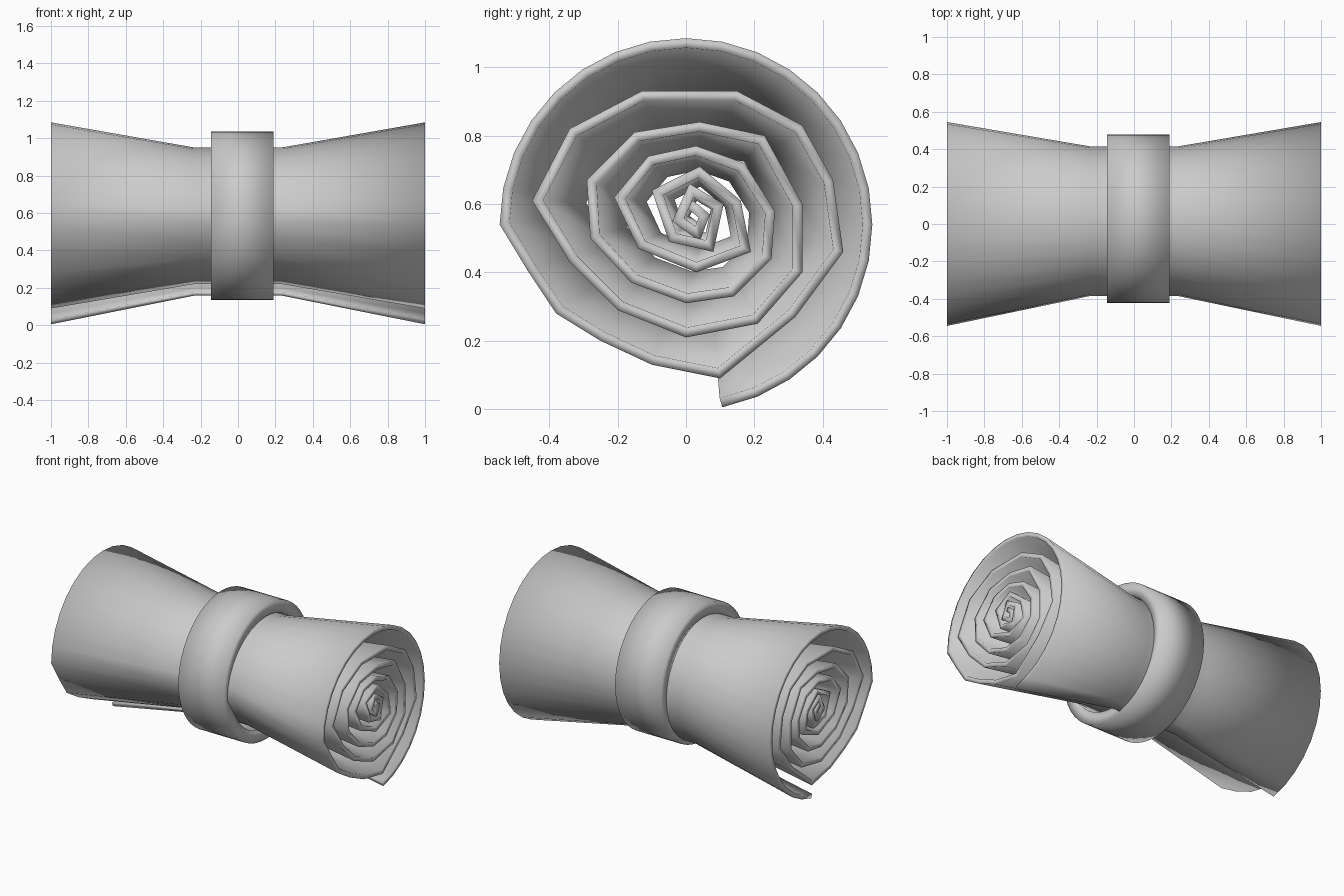
import bpy, bmesh, math
from mathutils import Vector

cube = bpy.data.objects.get("Cube")
if cube:
    bpy.data.objects.remove(cube, do_unlink=True)

cloth = bpy.data.materials.new("plain_grey")
cloth.use_nodes = True
grey = (0.6, 0.6, 0.6, 1)
cloth.diffuse_color = grey
cloth.node_tree.nodes["Principled BSDF"].inputs["Base Color"].default_value = grey


def finish(bm, name):
    """Turn a bmesh into a smooth shaded grey object."""
    bmesh.ops.recalc_face_normals(bm, faces=bm.faces)
    for face in bm.faces:
        face.smooth = True
    mesh = bpy.data.meshes.new(name)
    bm.to_mesh(mesh)
    bm.free()
    mesh.materials.append(cloth)
    obj = bpy.data.objects.new(name, mesh)
    bpy.context.collection.objects.link(obj)
    return obj


def inset_path(path, thickness):
    """Offset a path to its left with mitred corners."""
    result = []
    for i, p in enumerate(path):
        before = (p - path[i - 1]).normalized() if i else None
        after = (path[i + 1] - p).normalized() if i < len(path) - 1 else None
        before, after = before or after, after or before
        n1 = Vector((-before.y, before.x))
        n2 = Vector((-after.y, after.x))
        miter = (n1 + n2).normalized()
        result.append(p + miter * thickness / max(0.6, miter.dot(n1)))
    return result


# Spiral section: a round outer turn, then looser angular inner turns (hundredths)
spiral = []
for k in range(-7, 17):
    a = k * math.pi / 16
    spiral.append(Vector((0.545 * math.cos(a), 0.54 + 0.545 * math.sin(a))))
inner_turns = [
    (-46, 40), (-38, 28), (-25, 20), (-10, 13), (10, 9),
    (32, 27), (46, 46), (43, 67), (34, 83), (15, 93), (-13, 93), (-34, 82), (-45, 61),
    (-34, 43), (-20, 29), (0, 21), (21, 25), (34, 40), (34, 60), (23, 80), (4, 84),
    (-15, 81), (-29, 67), (-28, 50), (-16, 37), (0, 31), (14, 33), (25, 44), (26, 58),
    (17, 72), (3, 77), (-11, 74), (-21, 62), (-14, 47), (3, 40), (19, 46), (16, 61),
    (4, 71), (-10, 64), (-5, 49), (8, 46), (11, 60), (1, 66), (-4, 55), (4, 49),
    (7, 57), (2, 61)]
spiral += [Vector((y / 100, z / 100)) for y, z in inner_turns]
lining = inset_path(spiral, 0.028)
outline = spiral + lining[::-1]

# Rolled sheet: the section is swept along x and gathered at the waist
core = Vector((0.056, 0.58))
waist = 0.734
bm = bmesh.new()
loops = []
for x, scale in ((-1, 1), (-0.235, waist), (0.235, waist), (1, 1)):
    section = [core + (p - core) * scale for p in outline]
    loops.append([bm.verts.new((x, p.x, p.y)) for p in section])
count = len(outline)
for left, right in zip(loops, loops[1:]):
    for i in range(count):
        j = (i + 1) % count
        bm.faces.new((left[i], left[j], right[j], right[i]))
for loop in (loops[0], loops[-1]):
    for i in range(len(spiral) - 1):
        bm.faces.new((loop[i], loop[i + 1], loop[-2 - i], loop[-1 - i]))
finish(bm, "rolled_sheet")

# Strap: a thick band around the waist
bm = bmesh.new()
segments = 48
rings = []
for x, radius in ((-0.145, 0.45), (0.19, 0.45), (0.19, 0.37), (-0.145, 0.37)):
    ring = []
    for k in range(segments):
        a = 2 * math.pi * k / segments
        ring.append(bm.verts.new((x, 0.0275 + radius * math.cos(a),
                                  0.585 + radius * math.sin(a))))
    rings.append(ring)
for r, ring in enumerate(rings):
    following = rings[(r + 1) % len(rings)]
    for i in range(segments):
        j = (i + 1) % segments
        bm.faces.new((ring[i], ring[j], following[j], following[i]))
finish(bm, "strap")
